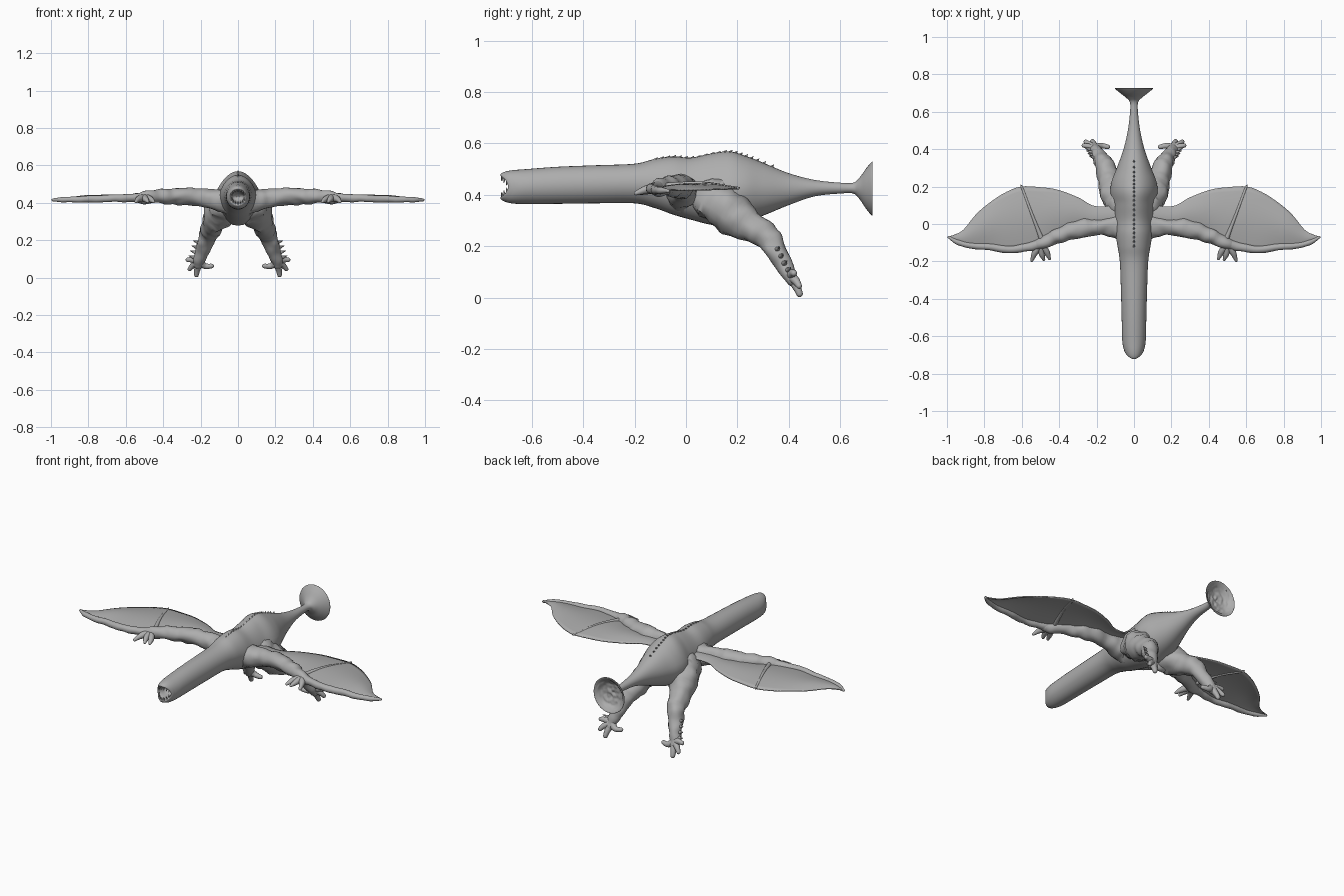
import bpy, bmesh, math
from mathutils import Vector, noise

grey = bpy.data.materials.new("stone grey")
grey.diffuse_color = (0.42, 0.42, 0.42, 1)


def spline(points, steps):
    """Smooth curve through tuples of any length."""
    out = []
    n = len(points)
    for i in range(n - 1):
        quad = [points[max(0, min(n - 1, i + k))] for k in (-1, 0, 1, 2)]
        for s in range(steps):
            t = s / steps
            out.append(tuple(0.5 * (2 * b + (c - a) * t + (2 * a - 5 * b + 4 * c - d) * t * t
                                    + (3 * b - a - 3 * c + d) * t ** 3)
                             for a, b, c, d in zip(*quad)))
    out.append(tuple(points[-1]))
    return out


def skin(bm, rings):
    """Join rings into a closed skin."""
    loops = [[bm.verts.new(p) for p in ring] for ring in rings]
    n = len(loops[0])
    for a, b in zip(loops, loops[1:]):
        for i in range(n):
            bm.faces.new((a[i], a[(i + 1) % n], b[(i + 1) % n], b[i]))
    bm.faces.new(loops[0][::-1])
    bm.faces.new(loops[-1])


def finish(name, bm, mirror=False, thickness=0, angle=50):
    bmesh.ops.recalc_face_normals(bm, faces=bm.faces)
    mesh = bpy.data.meshes.new(name)
    bm.to_mesh(mesh)
    bm.free()
    mesh.materials.append(grey)
    ob = bpy.data.objects.new(name, mesh)
    bpy.context.collection.objects.link(ob)
    if thickness:
        m = ob.modifiers.new("thickness", 'SOLIDIFY')
        m.thickness = thickness
        m.offset = 0
    if mirror:
        m = ob.modifiers.new("mirror", 'MIRROR')
        m.use_mirror_merge = False
    bpy.ops.object.select_all(action='DESELECT')
    bpy.context.view_layer.objects.active = ob
    ob.select_set(True)
    bpy.ops.object.shade_smooth_by_angle(angle=math.radians(angle))
    return ob


def tube(bm, path, steps=6, sides=16, lumps=0.0):
    """Round-ended tube through (x, y, z, radius) points."""
    pts = [(Vector(p[:3]), p[3]) for p in spline(path, steps)]
    first = (pts[0][0] - pts[1][0]).normalized()
    last = (pts[-1][0] - pts[-2][0]).normalized()
    ends = (0.4, 0.75, 0.97)
    head = [(pts[0][0] + first * pts[0][1] * t, pts[0][1] * math.sqrt(1 - t * t)) for t in ends]
    tail = [(pts[-1][0] + last * pts[-1][1] * t, pts[-1][1] * math.sqrt(1 - t * t)) for t in ends]
    pts = head[::-1] + pts + tail
    rings = []
    side = None
    for i, (p, r) in enumerate(pts):
        along = (pts[min(i + 1, len(pts) - 1)][0] - pts[max(i - 1, 0)][0]).normalized()
        if side is None:
            side = along.orthogonal()
        side = (side - along * side.dot(along)).normalized()
        other = along.cross(side)
        ring = []
        for k in range(sides):
            a = math.tau * k / sides
            d = side * math.cos(a) + other * math.sin(a)
            ring.append(p + d * r * (1 + lumps * noise.noise((p + d * r) * 22)))
        rings.append(ring)
    skin(bm, rings)


def spike(bm, base, tip, r):
    tube(bm, [(*base, r), (*tip, r * 0.12)], 1, 8)


# Body from open mouth to hollow flared tail: y, centre z, half width, half height
stations = [
    (-0.63, 0.430, 0.004, 0.004), (-0.65, 0.430, 0.028, 0.022), (-0.70, 0.432, 0.034, 0.032),
    (-0.722, 0.432, 0.042, 0.043), (-0.712, 0.432, 0.051, 0.055), (-0.68, 0.431, 0.058, 0.064),
    (-0.62, 0.432, 0.063, 0.068), (-0.50, 0.437, 0.066, 0.072), (-0.35, 0.441, 0.070, 0.074),
    (-0.20, 0.444, 0.076, 0.077), (-0.12, 0.444, 0.088, 0.096), (-0.05, 0.436, 0.099, 0.113),
    (0.02, 0.424, 0.104, 0.121), (0.10, 0.422, 0.114, 0.139), (0.17, 0.424, 0.126, 0.145),
    (0.23, 0.424, 0.119, 0.128), (0.30, 0.422, 0.092, 0.103), (0.40, 0.422, 0.056, 0.062),
    (0.50, 0.426, 0.033, 0.032), (0.60, 0.426, 0.021, 0.021), (0.65, 0.426, 0.022, 0.021),
    (0.675, 0.425, 0.042, 0.042), (0.70, 0.424, 0.074, 0.078), (0.722, 0.424, 0.100, 0.104),
    (0.726, 0.424, 0.098, 0.101), (0.718, 0.424, 0.086, 0.089), (0.70, 0.424, 0.066, 0.068),
    (0.690, 0.424, 0.035, 0.035), (0.687, 0.424, 0.004, 0.004)]
bm = bmesh.new()
rings, spine = [], []
for n, (y, zc, rx, rz) in enumerate(spline(stations, 6)):
    torso = max(0, 1 - abs(y - 0.12) / 0.3)
    mouth = max(0, min(1, (-0.62 - y) / 0.08))
    cup = 0.008 if n > 25 * 6 else 0
    ring = []
    for k in range(32):
        c, s = math.cos(math.tau * k / 32), math.sin(math.tau * k / 32)
        x = rx * c * (1 - 0.28 * torso * max(0, s))
        z = zc + rz * s
        ring.append((x, y + 0.03 * mouth * c * c + cup * noise.noise(Vector((x, y, z)) * 60), z))
    rings.append(ring)
    if -0.13 < y < 0.34 and n % 2 == 0:
        spine.append((y, zc + rz))
skin(bm, rings)
finish("body", bm)

# Row of small scales along the back
bm = bmesh.new()
for y, z in spine:
    spike(bm, (0, y, z - 0.006), (0, y + 0.010, z + 0.005), 0.008)
finish("back_scales", bm)

# Teeth around the upper and lower jaw
bm = bmesh.new()
for up in (1, -1):
    for i in range(-3, 4):
        a = i * 0.32
        x, z = 0.044 * math.sin(a), 0.432 + up * 0.043 * math.cos(a)
        y = -0.715 + 0.03 * math.sin(a) ** 2
        spike(bm, (x, y, z), (x * 0.85, y - 0.004, z - up * 0.02), 0.005)
finish("teeth", bm)

# Muscular wing arms with shoulder and clawed hands
bm = bmesh.new()
tube(bm, [(0.05, -0.01, 0.41, 0.075), (0.11, -0.015, 0.415, 0.060), (0.18, -0.015, 0.428, 0.045),
          (0.28, -0.022, 0.435, 0.047), (0.36, -0.045, 0.436, 0.043), (0.43, -0.072, 0.434, 0.036),
          (0.49, -0.100, 0.428, 0.034), (0.53, -0.115, 0.424, 0.026)], lumps=0.22)
finish("wing_arms", bm, True)
bm = bmesh.new()
for mid, tip in (((0.470, -0.145), (0.452, -0.185)), ((0.495, -0.155), (0.482, -0.190)),
                 ((0.530, -0.155), (0.546, -0.195))):
    tube(bm, [(0.50, -0.11, 0.428, 0.020), (*mid, 0.420, 0.017), (*tip, 0.406, 0.008)], 4, 12, 0.15)
finish("wing_claws", bm, True)

# Long finger along the front edge of each wing, and the rear spar
bm = bmesh.new()
tube(bm, [(0.50, -0.105, 0.428, 0.028), (0.58, -0.125, 0.426, 0.022), (0.67, -0.137, 0.424, 0.020),
          (0.77, -0.122, 0.421, 0.019), (0.87, -0.116, 0.418, 0.016), (0.94, -0.098, 0.416, 0.014),
          (0.99, -0.070, 0.415, 0.007)], lumps=0.2)
finish("wing_fingers", bm, True)
bm = bmesh.new()
tube(bm, [(0.49, -0.09, 0.432, 0.014), (0.545, 0.05, 0.444, 0.008), (0.595, 0.185, 0.427, 0.007),
          (0.605, 0.207, 0.428, 0.003)], 5, 10)
finish("wing_spars", bm, True)

# Wing membranes: x, front edge y, rear edge y
edges = [(0.07, -0.01, 0.11), (0.14, -0.01, 0.095), (0.22, -0.015, 0.098), (0.30, -0.025, 0.142),
         (0.41, -0.06, 0.183), (0.50, -0.105, 0.196), (0.60, -0.128, 0.200), (0.68, -0.137, 0.172),
         (0.76, -0.123, 0.122), (0.84, -0.118, 0.055), (0.91, -0.107, -0.030),
         (0.96, -0.088, -0.058), (0.99, -0.072, -0.066)]
bm = bmesh.new()
rows = []
for x, front, rear in spline(edges, 5):
    base = 0.438 - 0.022 * x
    row = []
    for j in range(13):
        v = j / 12
        z = base + 0.018 * math.sin(math.pi * v) * min(1, (rear - front) * 5)
        row.append(bm.verts.new((x, front + (rear - front) * v, z)))
    rows.append(row)
for a, b in zip(rows, rows[1:]):
    for j in range(12):
        bm.faces.new((a[j], b[j], b[j + 1], a[j + 1]))
finish("wing_membranes", bm, True, 0.006)

# Hind legs trailing down and back
bm = bmesh.new()
tube(bm, [(0.075, 0.10, 0.385, 0.080), (0.105, 0.17, 0.335, 0.082), (0.135, 0.24, 0.283, 0.062),
          (0.155, 0.305, 0.245, 0.052), (0.175, 0.345, 0.195, 0.044), (0.190, 0.372, 0.145, 0.036),
          (0.205, 0.395, 0.100, 0.031), (0.212, 0.412, 0.070, 0.026)], lumps=0.2)
finish("hind_legs", bm, True)

# Spread toes
bm = bmesh.new()
for mid, tip in (((0.218, 0.430, 0.042), (0.222, 0.442, 0.014)),
                 ((0.175, 0.418, 0.062), (0.140, 0.412, 0.062)),
                 ((0.240, 0.428, 0.066), (0.258, 0.440, 0.046)),
                 ((0.245, 0.415, 0.095), (0.268, 0.420, 0.095))):
    tube(bm, [(0.208, 0.405, 0.085, 0.024), (*mid, 0.016), (*tip, 0.012)], 4, 12, 0.15)
finish("toes", bm, True)

# Short spikes on the outer shins
bm = bmesh.new()
for i in range(4):
    t = i / 3
    p = Vector((0.205, 0.352, 0.185)).lerp(Vector((0.228, 0.395, 0.105)), t)
    spike(bm, p, p + Vector((0.035, 0.012, 0.012)), 0.013)
finish("shin_spikes", bm, True)
